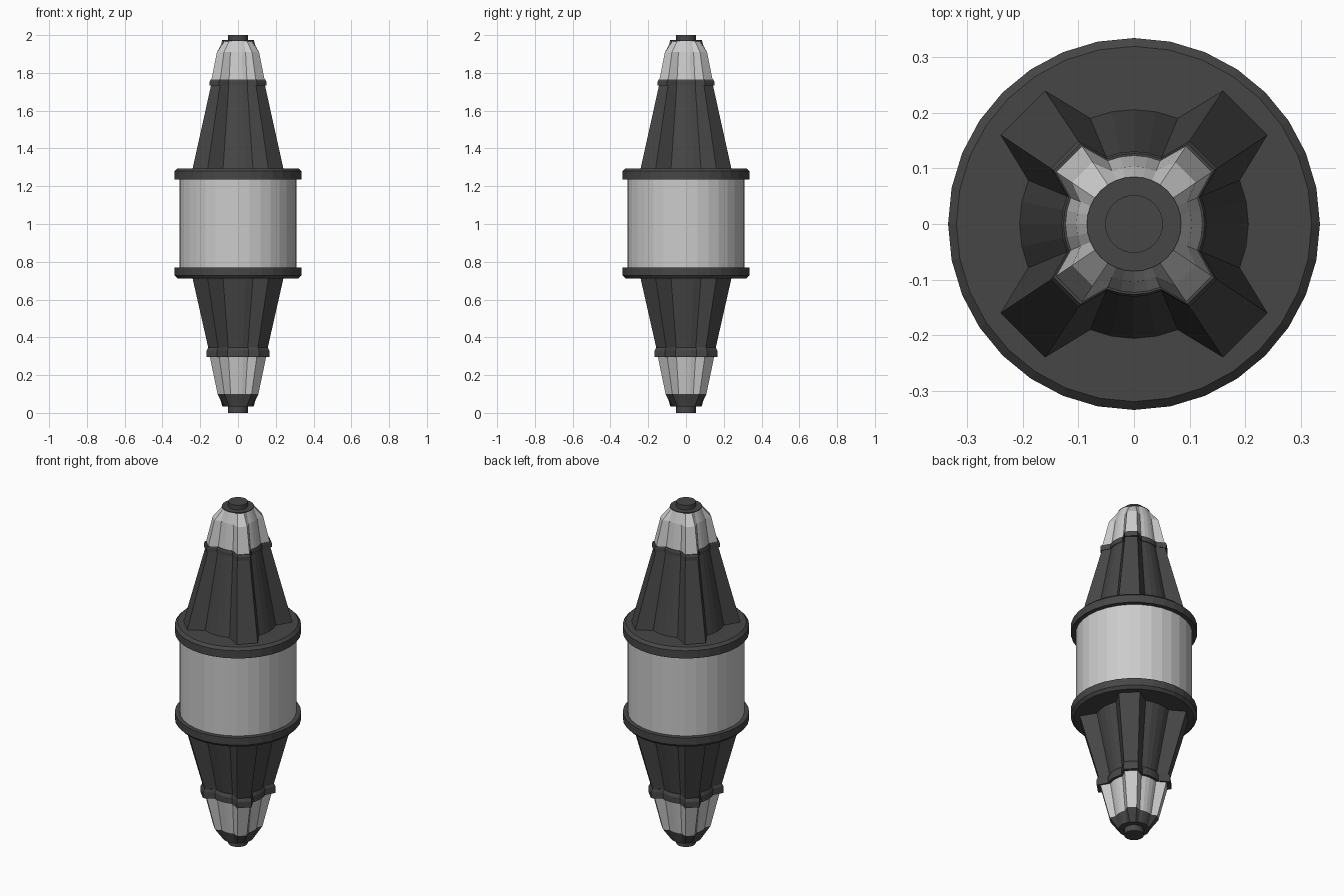
import bpy, bmesh, math

if "Cube" in bpy.data.objects:
    bpy.data.objects.remove(bpy.data.objects["Cube"])


def material(name, value):
    m = bpy.data.materials.new(name)
    m.diffuse_color = (value, value, value, 1)
    m.use_nodes = True
    m.node_tree.nodes["Principled BSDF"].inputs["Base Color"].default_value = m.diffuse_color
    return m


dark = material("dark_grey", 0.062)
light = material("light_grey", 0.6)

STEP = math.radians(11.25)
ROUND = [(i * STEP, False) for i in range(32)]
# four diagonal fins with rounded valleys between them
FINNED = [((8 * q + k) * STEP, k in (3, 5))
          for q in range(4) for k in (-2, -1, 0, 1, 2, 3, 5)]


def loft(name, sections, mat, outline=FINNED):
    """Capped solid through sections of (z, valley radius, fin radius)."""
    bm = bmesh.new()
    loops = []
    for z, valley, fin in sections:
        loops.append([bm.verts.new(((fin if f else valley) * math.cos(a),
                                    (fin if f else valley) * math.sin(a), z))
                      for a, f in outline])
    n = len(outline)
    for low, high in zip(loops, loops[1:]):
        for i in range(n):
            j = (i + 1) % n
            bm.faces.new((low[i], low[j], high[j], high[i]))
    bm.faces.new(loops[0][::-1])
    bm.faces.new(loops[-1])
    bmesh.ops.recalc_face_normals(bm, faces=bm.faces)
    mesh = bpy.data.meshes.new(name)
    bm.to_mesh(mesh)
    bm.free()
    mesh.materials.append(mat)
    obj = bpy.data.objects.new(name, mesh)
    bpy.context.collection.objects.link(obj)
    return obj


def turned(name, profile, mat):
    return loft(name, [(z, r, r) for z, r in profile], mat, ROUND)


# central drum and its two collars
turned("drum", [(0.74, 0.31), (1.26, 0.31)], light)
turned("lower_collar", [(0.712, 0.32), (0.728, 0.335), (0.77, 0.335)], dark)
turned("upper_collar", [(1.235, 0.335), (1.28, 0.335), (1.295, 0.32)], dark)

# upper half: finned cone, band, pale tip and end cap
loft("upper_cone", [(1.29, 0.207, 0.29), (1.74, 0.126, 0.170)], dark)
loft("upper_band", [(1.733, 0.131, 0.180), (1.755, 0.131, 0.180),
                    (1.765, 0.127, 0.174)], dark)
loft("upper_tip", [(1.76, 0.124, 0.170), (1.91, 0.104, 0.134),
                   (1.968, 0.085, 0.085)], light)
turned("upper_plate", [(1.967, 0.085), (1.973, 0.085)], dark)
turned("upper_cap", [(1.97, 0.052), (2.0, 0.052)], dark)

# lower half: finned cone, flared band, pale tip, dark nose and end cap
loft("lower_cone", [(0.34, 0.134, 0.188), (0.715, 0.207, 0.29)], dark)
loft("lower_band", [(0.295, 0.146, 0.199), (0.33, 0.146, 0.199),
                    (0.347, 0.138, 0.190)], dark)
loft("lower_tip", [(0.1, 0.102, 0.130), (0.30, 0.132, 0.180)], light)
loft("lower_nose", [(0.035, 0.083, 0.083), (0.1, 0.102, 0.130)], dark)
turned("lower_cap", [(0.0, 0.052), (0.04, 0.052)], dark)
